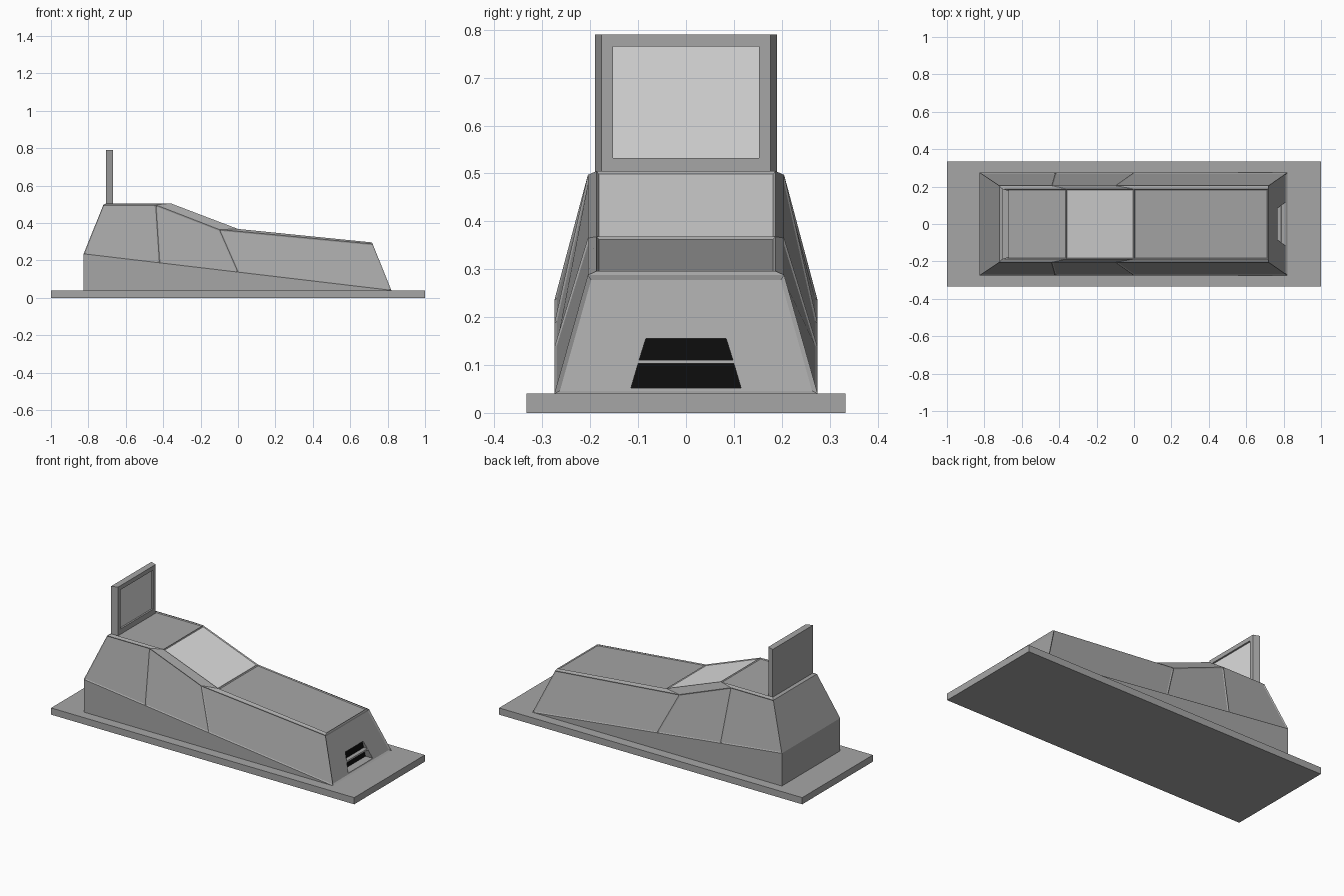
import bpy
import bmesh

old = bpy.data.objects.get("Cube")
if old:
    bpy.data.objects.remove(old, do_unlink=True)


def material(name, value):
    m = bpy.data.materials.new(name)
    m.use_nodes = True
    colour = (value, value, value, 1)
    m.diffuse_color = colour
    bsdf = next(n for n in m.node_tree.nodes if n.type == 'BSDF_PRINCIPLED')
    bsdf.inputs["Base Color"].default_value = colour
    return m


GREY = material("body grey", 0.38)
GLASS = material("pale glass", 0.72)
BLACK = material("grille black", 0.004)


def finish(bm, name, *mats):
    bmesh.ops.recalc_face_normals(bm, faces=bm.faces)
    mesh = bpy.data.meshes.new(name)
    bm.to_mesh(mesh)
    bm.free()
    for m in mats:
        mesh.materials.append(m)
    ob = bpy.data.objects.new(name, mesh)
    bpy.context.collection.objects.link(ob)
    return ob


def loft(bm, a, b):
    """Closed solid between two rings of equal length; returns the cap on b."""
    va, vb = [bm.verts.new(p) for p in a], [bm.verts.new(p) for p in b]
    n = len(a)
    for i in range(n):
        j = (i + 1) % n
        bm.faces.new((va[i], va[j], vb[j], vb[i]))
    bm.faces.new(va[::-1])
    return bm.faces.new(vb)


def trapezoid(x, z0, z1, w0, w1):
    return [(x, -w0, z0), (x, w0, z0), (x, w1, z1), (x, -w1, z1)]


def prism(name, x0, x1, shape, mat):
    bm = bmesh.new()
    loft(bm, trapezoid(x0, *shape), trapezoid(x1, *shape))
    return finish(bm, name, mat)


# Base plate
prism("base_plate", -1, 1, (0, 0.04, 0.333, 0.333), GREY)

# Body: each station gives belt x, shoulder (x, z) and roof edge (x, z)
FLOOR, WIDE, SHOULDER, ROOF = 0.04, 0.275, 0.205, 0.187
stations = [
    (-0.825, (-0.72, 0.497), (-0.705, 0.505)),
    (-0.42, (-0.44, 0.497), (-0.36, 0.505)),
    (0.0, (-0.10, 0.365), (0.0, 0.368)),
    (0.82, (0.72, 0.288), (0.717, 0.296)),
]
bm = bmesh.new()
rings = []
for bx, (sx, sz), (rx, rz) in stations:
    belt_z = FLOOR + 0.195 * (0.82 - bx) / 1.645
    half = [(bx, WIDE, FLOOR), (bx, WIDE, belt_z), (sx, SHOULDER, sz), (rx, ROOF, rz)]
    ring = half + [(x, -y, z) for x, y, z in reversed(half)]
    rings.append([bm.verts.new(p) for p in ring])

sides, tops = [], []
for a, b in zip(rings, rings[1:]):
    for i in range(8):
        j = (i + 1) % 8
        face = bm.faces.new((a[i], a[j], b[j], b[i]))
        if i in (1, 5):
            sides.append(face)
        elif i == 3:
            tops.append(face)
nose = None
for ring in (rings[0], rings[-1]):
    for i in range(3):
        nose_face = bm.faces.new((ring[i], ring[i + 1], ring[6 - i], ring[7 - i]))
        if ring is rings[-1] and i == 1:
            nose = nose_face
bmesh.ops.remove_doubles(bm, verts=bm.verts, dist=0.0005)
bmesh.ops.recalc_face_normals(bm, faces=bm.faces)

# Recessed panels and windscreen
for faces, rim, depth in ((sides, 0.006, -0.004), (tops, 0.005, -0.005), ([nose], 0.009, -0.006)):
    bmesh.ops.inset_individual(bm, faces=faces, thickness=rim, depth=depth, use_even_offset=True)
tops[1].material_index = 1
body = finish(bm, "body", GREY, GLASS)

# Grille openings cut into the nose, with black backing
slots = {"lower": (0.052, 0.103, 0.115, 0.100), "upper": (0.110, 0.155, 0.098, 0.084)}
for label, shape in slots.items():
    cutter = prism(label + "_grille_cutter", 0.755, 0.9, shape, GREY)
    cutter.hide_render = True
    cutter.hide_viewport = True
    cutter.display_type = 'WIRE'
    cut = body.modifiers.new(label + "_grille", 'BOOLEAN')
    cut.operation = 'DIFFERENCE'
    cut.solver = 'EXACT'
    cut.object = cutter
    prism(label + "_grille_back", 0.753, 0.761, shape, BLACK)

# Upright display board with tapered sides and a recessed screen
bm = bmesh.new()
front = loft(bm, trapezoid(-0.705, 0.49, 0.79, 0.19, 0.19),
             trapezoid(-0.667, 0.49, 0.79, 0.177, 0.177))
bmesh.ops.recalc_face_normals(bm, faces=bm.faces)
bmesh.ops.inset_individual(bm, faces=[front], thickness=0.034, depth=0)
for v in front.verts:
    v.co.z = 0.765 if v.co.z > 0.6 else 0.532
bmesh.ops.inset_individual(bm, faces=[front], thickness=0, depth=-0.01)
front.material_index = 1
finish(bm, "display_board", GREY, GLASS)
